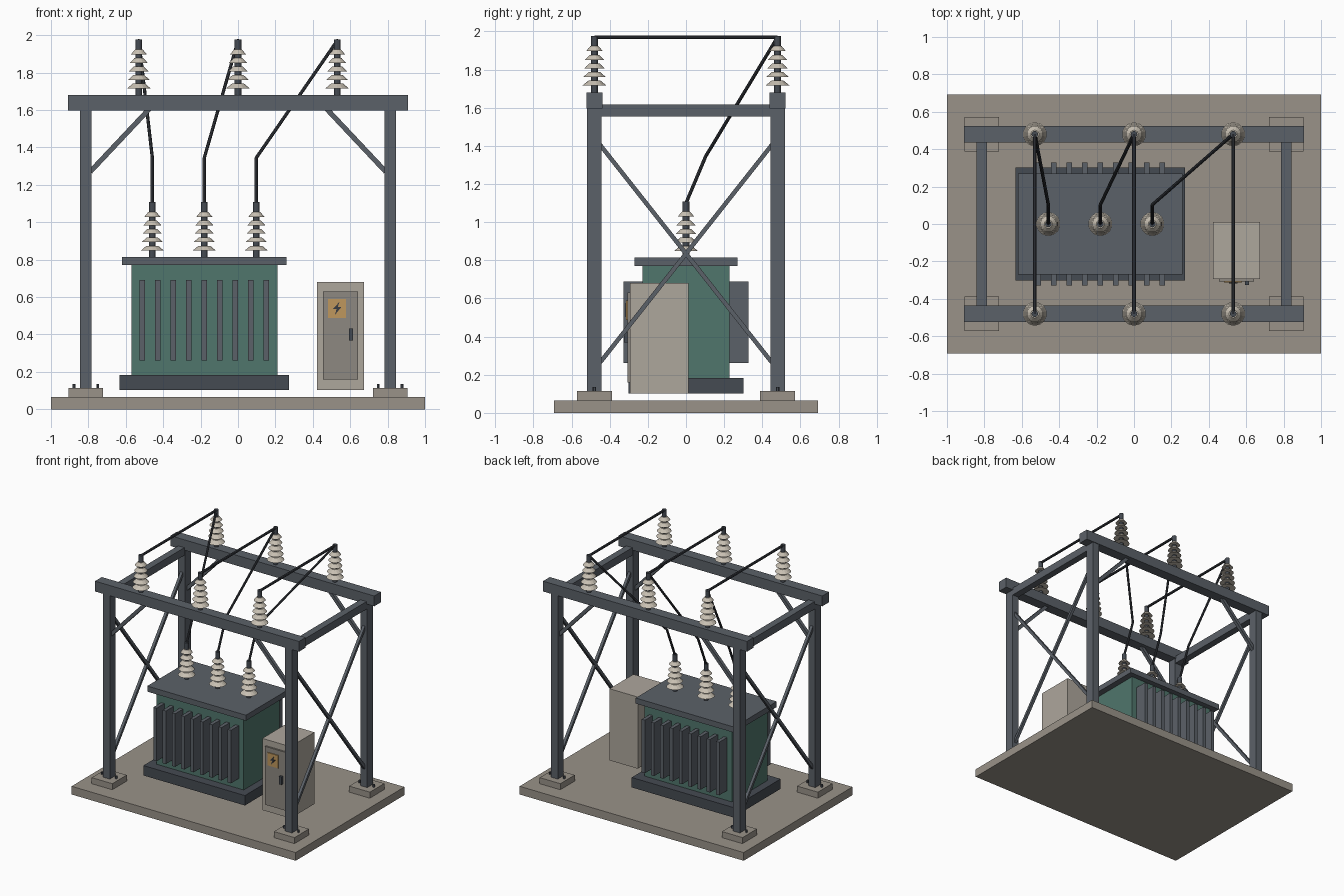
import bpy, bmesh, math
from mathutils import Vector, Matrix

if "Cube" in bpy.data.objects:
    bpy.data.objects.remove(bpy.data.objects["Cube"])


def mat(name, r, g, b):
    m = bpy.data.materials.new(name)
    m.diffuse_color = (r, g, b, 1)
    m.use_nodes = True
    m.node_tree.nodes["Principled BSDF"].inputs["Base Color"].default_value = m.diffuse_color
    return m


STEEL = mat("steel", 0.105, 0.12, 0.14)
DARK = mat("dark_steel", 0.06, 0.07, 0.085)
WIRE = mat("wire", 0.04, 0.045, 0.055)
CONCRETE = mat("concrete", 0.32, 0.29, 0.25)
GREEN = mat("tank_green", 0.08, 0.18, 0.15)
CERAMIC = mat("ceramic", 0.58, 0.53, 0.45)
CREAM = mat("cabinet", 0.42, 0.385, 0.335)
DOOR = mat("door", 0.27, 0.25, 0.22)
SIGN = mat("sign", 0.52, 0.31, 0.11)


class Part:
    """Collects primitives into one mesh object."""

    def __init__(self, name, material):
        self.name, self.material, self.bm = name, material, bmesh.new()

    def box(self, x0, x1, y0, y1, z0, z1):
        m = Matrix.Translation(((x0 + x1) / 2, (y0 + y1) / 2, (z0 + z1) / 2)) \
            @ Matrix.Diagonal((x1 - x0, y1 - y0, z1 - z0, 1))
        bmesh.ops.create_cube(self.bm, size=1, matrix=m)

    def cbox(self, x, y, hx, hy, z0, z1):
        self.box(x - hx, x + hx, y - hy, y + hy, z0, z1)

    def rod(self, a, b, r, sides=8, r2=None):
        a, b = Vector(a), Vector(b)
        d = b - a
        m = Matrix.Translation((a + b) / 2) @ d.to_track_quat('Z', 'Y').to_matrix().to_4x4()
        if sides == 4:
            m = m @ Matrix.Rotation(math.pi / 4, 4, 'Z')
        bmesh.ops.create_cone(self.bm, cap_ends=True, segments=sides, radius1=r,
                              radius2=r if r2 is None else r2, depth=d.length, matrix=m)

    def done(self):
        me = bpy.data.meshes.new(self.name)
        self.bm.to_mesh(me)
        self.bm.free()
        me.materials.append(self.material)
        ob = bpy.data.objects.new(self.name, me)
        bpy.context.collection.objects.link(ob)
        return ob


CX, CY = 0.813, 0.48      # column centre offsets
SIDES = (-1, 1)

# Ground slab
slab = Part("ground_slab", CONCRETE)
slab.box(-1, 1, -0.693, 0.693, 0, 0.066)
slab.done()

# Footings, anchor bolts and columns
footings = Part("footings", CONCRETE)
bolts = Part("anchor_bolts", DARK)
columns = Part("columns", STEEL)
for sx in SIDES:
    for sy in SIDES:
        x, y = sx * CX, sy * CY
        footings.cbox(x, y, 0.092, 0.092, 0.066, 0.115)
        columns.cbox(x, y, 0.031, 0.038, 0.115, 1.6)
        for o in SIDES:
            bolts.rod((x + o * 0.063, y, 0.11), (x + o * 0.063, y, 0.135), 0.009, 6)
for p in (footings, bolts, columns):
    p.done()

# Top beams and side beams
beams = Part("main_beams", STEEL)
ties = Part("side_beams", STEEL)
for s in SIDES:
    beams.cbox(0, s * CY, 0.91, 0.043, 1.597, 1.68)
    ties.cbox(s * CX, 0, 0.028, 0.45, 1.555, 1.617)
beams.done()
ties.done()

# Knee braces and side cross braces
knees = Part("knee_braces", STEEL)
crosses = Part("cross_braces", STEEL)
for sx in SIDES:
    for s in SIDES:
        knees.rod((sx * 0.79, s * CY, 1.27), (sx * 0.47, s * CY, 1.61), 0.019, 4)
        crosses.rod((sx * CX, s * 0.45, 0.265), (sx * CX, -s * 0.45, 1.405), 0.016, 4)
knees.done()
crosses.done()

# Transformer tank, base and lid
TX = -0.18
for name, material, hx, hy, z0, z1 in (
        ("transformer_base", DARK, 0.453, 0.302, 0.102, 0.182),
        ("transformer_tank", GREEN, 0.39, 0.228, 0.182, 0.77),
        ("transformer_lid", STEEL, 0.44, 0.271, 0.77, 0.815)):
    p = Part(name, material)
    p.cbox(TX, 0, hx, hy, z0, z1)
    p.done()

# Radiator fins, nine per long side
fins = Part("radiator_fins", STEEL)
for i in range(9):
    for s in SIDES:
        fins.cbox(TX + (i - 4) * 0.083, s * 0.276, 0.0145, 0.052, 0.262, 0.69)
fins.done()


# Ribbed insulators: dark core with five tapering sheds
def insulator(name, x, y, z):
    core = Part(name + "_core", DARK)
    core.rod((x, y, z), (x, y, z + 0.297), 0.0175, 12)
    core.done()
    sheds = Part(name + "_sheds", CERAMIC)
    for i in range(5):
        zb = z + 0.036 + i * 0.0452
        r = 0.064 - i * 0.005
        sheds.rod((x, y, zb), (x, y, zb + 0.026), r, 14, r * 0.5)
    sheds.done()


POSTS = (-0.53, 0, 0.53)
BUSHINGS = (-0.458, TX, 0.098)
wires = Part("busbar_wires", WIRE)
drops = Part("drop_wires", WIRE)
for px, bx in zip(POSTS, BUSHINGS):
    insulator("rear_insulator", px, CY, 1.68)
    insulator("front_insulator", px, -CY, 1.68)
    insulator("bushing", bx, 0, 0.812)
    wires.rod((px, -CY, 1.97), (px, CY, 1.97), 0.01)
    bend = (bx, 0.103, 1.345)
    drops.rod((px, CY, 1.97), bend, 0.009)
    drops.rod(bend, (bx, 0, 1.1), 0.009)
wires.done()
drops.done()

# Control cabinet with door, handle and hinges
for name, material, dims in (
        ("cabinet_body", CREAM, (0.422, 0.674, -0.293, 0.012, 0.102, 0.68)),
        ("cabinet_door", DOOR, (0.455, 0.642, -0.307, -0.29, 0.16, 0.63)),
        ("door_handle", DARK, (0.594, 0.616, -0.325, -0.305, 0.368, 0.432)),
        ("warning_plate", SIGN, (0.481, 0.577, -0.314, -0.305, 0.487, 0.59))):
    p = Part(name, material)
    p.box(*dims)
    p.done()

# Hazard bolt on the plate
bolt = Part("hazard_bolt", WIRE)
outline = [(0.014, 0.036), (-0.022, -0.004), (-0.002, -0.004), (-0.012, -0.036),
           (0.024, 0.008), (0.004, 0.008)]
face = bolt.bm.faces.new([bolt.bm.verts.new((0.529 + x, -0.313, 0.539 + z)) for x, z in outline])
ext = bmesh.ops.extrude_face_region(bolt.bm, geom=[face])
bmesh.ops.translate(bolt.bm, vec=(0, -0.005, 0),
                    verts=[v for v in ext["geom"] if isinstance(v, bmesh.types.BMVert)])
bmesh.ops.recalc_face_normals(bolt.bm, faces=bolt.bm.faces[:])
bolt.done()
